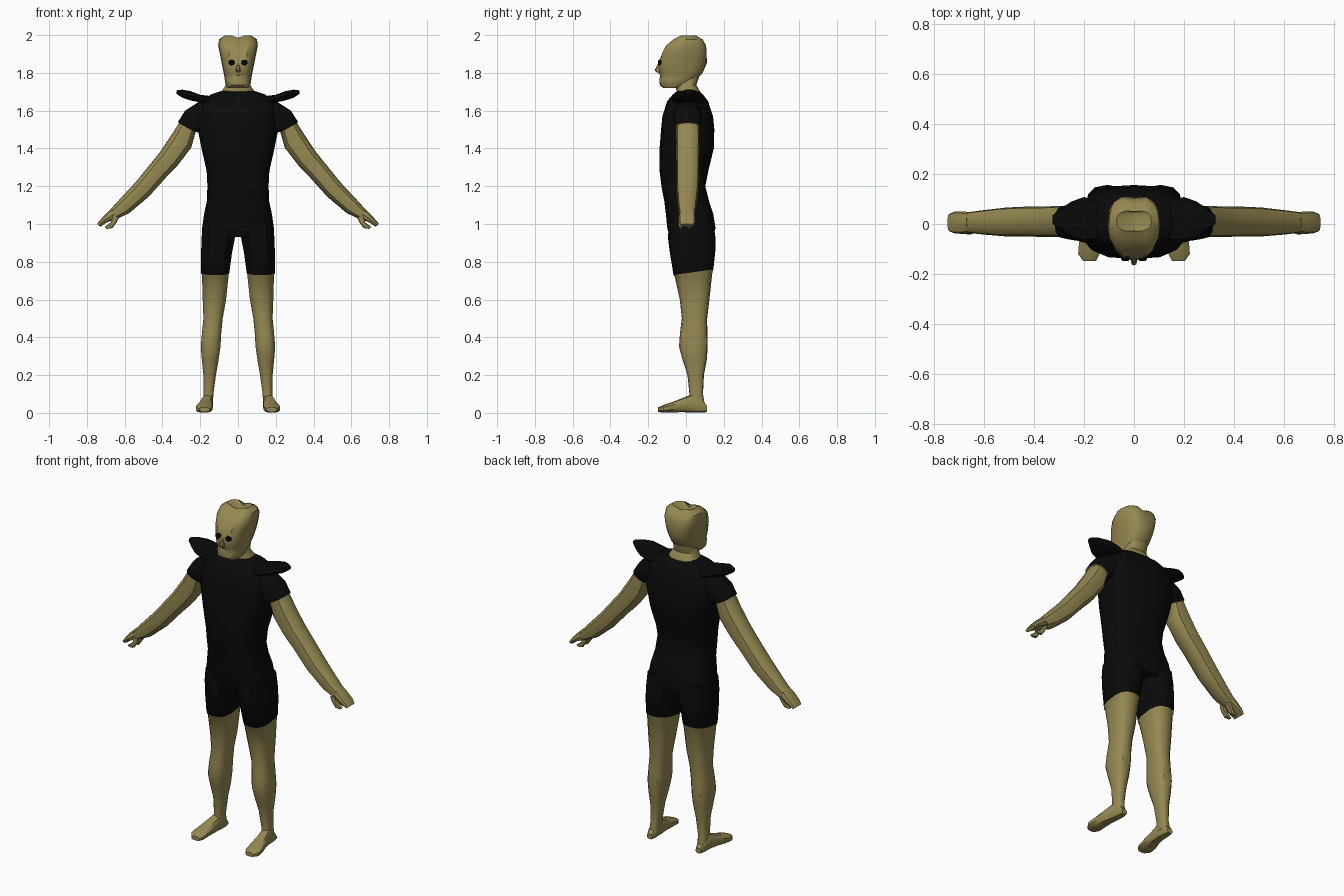
import bpy, bmesh, math
from mathutils import Vector


def material(name, rgb):
    m = bpy.data.materials.new(name)
    m.diffuse_color = (*rgb, 1)
    return m


SKIN = material("olive skin", (0.30, 0.25, 0.085))
BLACK = material("black cloth", (0.003, 0.003, 0.003))


def ring(c, u, v, n=14, power=0.75):
    """Rounded-box cross-section around c, spanned by half axes u and v."""
    c, u, v = Vector(c), Vector(u), Vector(v)
    pts = []
    for i in range(n):
        a = 2 * math.pi * i / n + math.pi / 2
        f = lambda t: math.copysign(abs(t) ** power, t) if abs(t) > 1e-6 else 0
        pts.append(c + u * f(math.cos(a)) + v * f(math.sin(a)))
    return pts


def loft(name, rings, mats, black_rings=None, mirror=False, angle=35):
    """Skin a list of rings; the first black_rings bands take the second material."""
    bm = bmesh.new()
    vs = [[bm.verts.new(p) for p in r] for r in rings]
    n = len(vs[0])
    for k in range(len(vs) - 1):
        for i in range(n):
            j = (i + 1) % n
            f = bm.faces.new((vs[k][i], vs[k][j], vs[k + 1][j], vs[k + 1][i]))
            if black_rings and k < black_rings:
                f.material_index = 1
    cap = bm.faces.new(vs[0])
    cap.material_index = 1 if black_rings else 0
    bm.faces.new(vs[-1])
    bmesh.ops.recalc_face_normals(bm, faces=bm.faces)
    me = bpy.data.meshes.new(name)
    bm.to_mesh(me)
    bm.free()
    for m in mats:
        me.materials.append(m)
    me.polygons.foreach_set("use_smooth", [True] * len(me.polygons))
    me.set_sharp_from_angle(angle=math.radians(angle))
    ob = bpy.data.objects.new(name, me)
    bpy.context.collection.objects.link(ob)
    if mirror:
        ob.modifiers.new("mirror", "MIRROR")
    return ob


def level(z, x0, x1, y0, y1, tilt=0, **kw):
    """Horizontal ring; tilt raises the back and lowers the front."""
    return ring(((x0 + x1) / 2, (y0 + y1) / 2, z), ((x1 - x0) / 2, 0, 0), (0, (y1 - y0) / 2, tilt), **kw)


def slanted(ax, az, bx, bz, y0, y1, **kw):
    """Ring between two points in the front plane, spanning y0..y1."""
    return ring(((ax + bx) / 2, (y0 + y1) / 2, (az + bz) / 2),
                ((ax - bx) / 2, 0, (az - bz) / 2), (0, (y1 - y0) / 2, 0), **kw)


# Torso
torso = [(1.705, .085, -.045, .06), (1.685, .145, -.07, .09), (1.65, .19, -.10, .117),
         (1.57, .208, -.125, .143), (1.50, .213, -.132, .15), (1.40, .193, -.14, .147),
         (1.28, .166, -.14, .118), (1.20, .162, -.13, .102), (1.12, .165, -.115, .122),
         (1.05, .18, -.106, .145), (.98, .19, -.10, .156), (.93, .15, -.085, .145)]
loft("torso_suit", [level(z, -w, w, a, b, n=16, power=.65) for z, w, a, b in torso], [BLACK])

# Legs with shorts
legs = [(1.0, .02, .19, -.09, .145, 0), (.93, .014, .194, -.096, .156, 0),
        (.85, .03, .197, -.085, .155, .005), (.745, .045, .197, -.066, .145, .015),
        (.735, .048, .192, -.06, .14, .013), (.60, .062, .188, -.033, .124, 0),
        (.50, .08, .184, -.022, .112, 0), (.42, .088, .192, -.032, .113, 0),
        (.35, .092, .198, -.037, .115, 0), (.28, .102, .192, -.018, .11, 0),
        (.20, .116, .184, .008, .095, 0), (.10, .13, .182, .018, .09, 0),
        (.04, .132, .186, .015, .10, 0)]
loft("legs", [level(*r) for r in legs], [SKIN, BLACK], black_rings=3, mirror=True)

# Feet, lofted from heel to toe
feet = [(.112, .142, .178, .004, .035), (.085, .134, .186, .002, .07), (.03, .132, .192, .002, .098),
        (-.02, .134, .205, .004, .078), (-.08, .134, .222, .002, .055), (-.12, .136, .225, .001, .042),
        (-.147, .15, .205, .005, .03)]
loft("feet", [ring(((a + b) / 2, y, (c + d) / 2), ((b - a) / 2, 0, 0), (0, 0, (d - c) / 2), n=10)
              for y, a, b, c, d in feet], [SKIN], mirror=True)

# Arms with short sleeves
arms = [(.12, 1.665, .12, 1.48, -.07, .08), (.21, 1.645, .17, 1.48, -.068, .085),
        (.28, 1.60, .20, 1.482, -.065, .082), (.318, 1.54, .222, 1.488, -.06, .075),
        (.312, 1.535, .225, 1.485, -.052, .07), (.35, 1.475, .247, 1.405, -.052, .072),
        (.41, 1.385, .318, 1.312, -.052, .07), (.458, 1.325, .378, 1.25, -.05, .07),
        (.545, 1.218, .472, 1.145, -.05, .066), (.632, 1.125, .575, 1.058, -.042, .055),
        (.68, 1.072, .635, 1.03, -.036, .048)]
loft("arms", [slanted(*r, n=12) for r in arms], [SKIN, BLACK], black_rings=3, mirror=True)

# Hands: palm with fingers, plus thumb
palm = [(.67, 1.085, .63, 1.035, -.034, .046), (.70, 1.055, .66, 1.022, -.04, .05),
        (.73, 1.022, .70, 1.005, -.038, .05), (.746, 1.0, .728, .985, -.03, .042)]
loft("hands", [slanted(*r, n=10) for r in palm], [SKIN], mirror=True)
thumb = [(.665, 1.045, .63, 1.035, -.04, -.01), (.672, 1.01, .642, 1.01, -.042, -.012),
         (.69, .995, .665, .978, -.04, -.014), (.705, .985, .695, .974, -.034, -.018)]
loft("thumbs", [slanted(*r, n=8) for r in thumb], [SKIN], mirror=True)
finger = [(x, a, y, b, c + .045, d + .045) for x, a, y, b, c, d in thumb]
loft("curled_fingers", [slanted(*r, n=8) for r in finger], [SKIN], mirror=True)

# Shoulder wings
wings = [(.12, 1.62, 1.675, -.07, .085), (.20, 1.643, 1.685, -.075, .108),
         (.25, 1.653, 1.704, -.06, .09), (.295, 1.668, 1.712, -.025, .06),
         (.325, 1.688, 1.708, .0, .035)]
loft("shoulder_wings", [slanted(x, b, x, a, c, d, n=10) for x, a, b, c, d in wings], [BLACK], mirror=True)

# Neck
neck = [(1.66, .11, -.05, .085), (1.70, .09, -.05, .075), (1.735, .066, -.055, .055),
        (1.78, .06, -.06, .07), (1.83, .06, -.06, .08)]
loft("neck", [level(z, -w, w, a, b) for z, w, a, b in neck], [SKIN])

# Head with a groove between two crown lobes
head = [(1.72, .055, -.12, -.02), (1.735, .066, -.138, .01), (1.765, .07, -.142, .055),
        (1.785, .073, -.136, .075), (1.80, .076, -.146, .088), (1.85, .086, -.145, .11),
        (1.90, .096, -.135, .117), (1.945, .105, -.112, .113), (1.978, .10, -.07, .092),
        (1.998, .07, -.03, .055)]
head_rings = [level(z, -w, w, a, b, n=16) for z, w, a, b in head]
for r in head_rings[-4:]:
    for p in r:
        if abs(p.x) < 1e-4:
            p.y *= .9
            p.z -= .012
head_rings.append(level(1.972, -.005, .005, -.03, .05, n=16))
loft("head", head_rings, [SKIN], angle=40)

# Nose
nose = [(1.85, .006, -.148, -.12), (1.815, .013, -.166, -.12), (1.802, .012, -.155, -.12)]
loft("nose", [level(z, -w, w, a, b, n=8) for z, w, a, b in nose], [SKIN])

# Eyes
eyes = [(-.13, .017), (-.142, .017), (-.147, .011)]
loft("eyes", [ring((.034, y, 1.855), (r, 0, 0), (0, 0, r * .9), n=12, power=1) for y, r in eyes],
     [BLACK], mirror=True)
